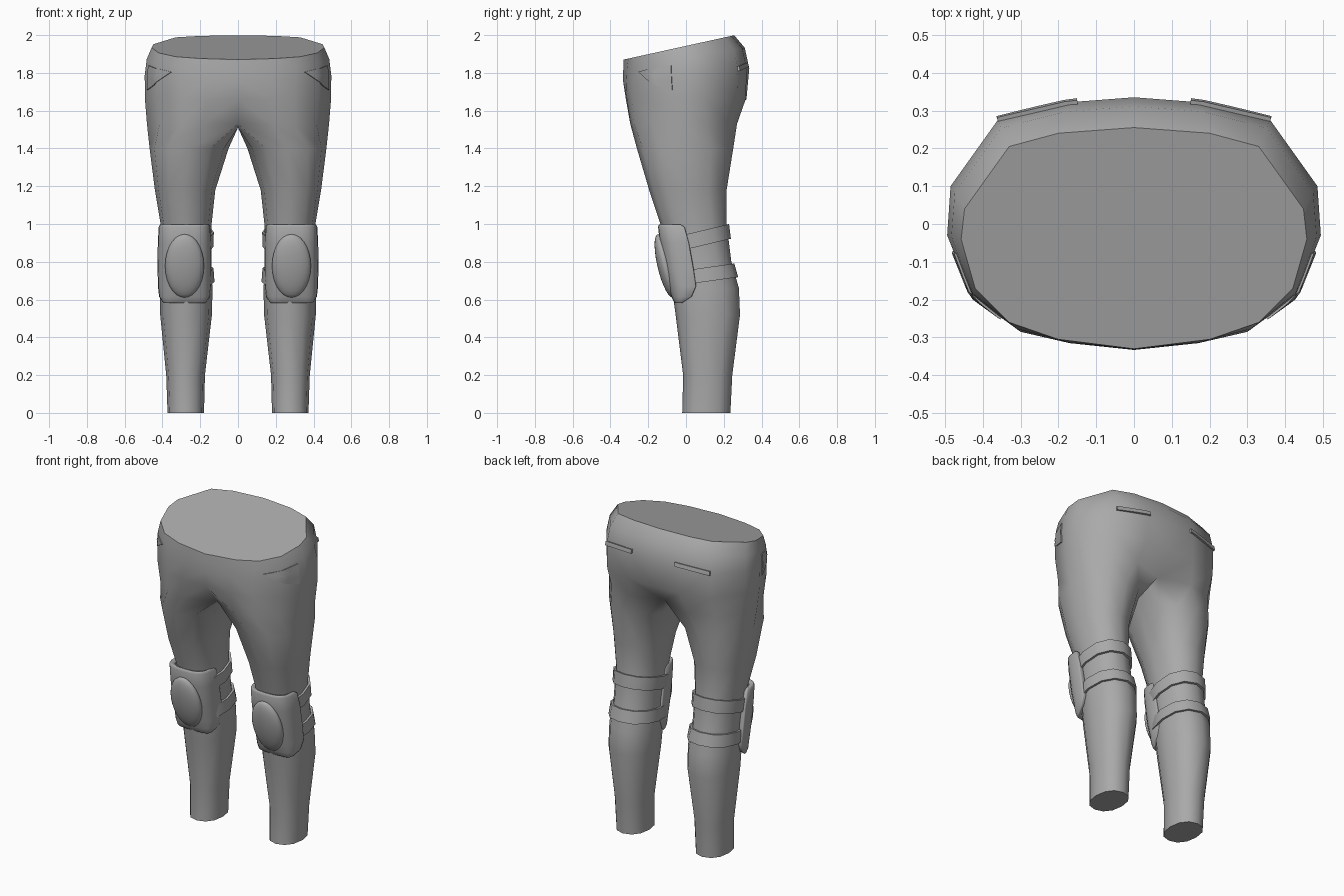
import bpy, bmesh, math
from mathutils import Vector

if "Cube" in bpy.data.objects:
    bpy.data.objects.remove(bpy.data.objects["Cube"])

grey = bpy.data.materials.new("grey_fabric")
grey.use_nodes = True
grey.diffuse_color = (0.4, 0.4, 0.4, 1)
grey.node_tree.nodes["Principled BSDF"].inputs["Base Color"].default_value = (0.4, 0.4, 0.4, 1)


def make_object(name, bm):
    mesh = bpy.data.meshes.new(name)
    bm.to_mesh(mesh)
    bm.free()
    obj = bpy.data.objects.new(name, mesh)
    bpy.context.collection.objects.link(obj)
    mesh.materials.append(grey)
    return obj


def finish(obj, angle=45):
    """Mirror to the other side, apply modifiers and shade."""
    mirror = obj.modifiers.new("mirror", 'MIRROR')
    mirror.merge_threshold = 0.0005
    bpy.ops.object.select_all(action='DESELECT')
    obj.select_set(True)
    bpy.context.view_layer.objects.active = obj
    bpy.ops.object.convert(target='MESH')
    bpy.ops.object.shade_smooth_by_angle(angle=math.radians(angle))


def add_rows(bm, rows, closed):
    """Skin neighbouring rows of vertices with quads."""
    for a, b in zip(rows, rows[1:]):
        n = len(a)
        for j in range(n if closed else n - 1):
            k = (j + 1) % n
            bm.faces.new((a[j], b[j], b[k], a[k]))


def power(v, e):
    return math.copysign(abs(v) ** e, v)


# Leg sections: height, inner x, outer x, front y, back y
LEG = [(1.40, .05, .468, -.26, .25), (1.18, .12, .44, -.195, .215),
       (1.0, .14, .41, -.135, .215), (.8, .145, .405, -.09, .24),
       (.66, .135, .412, -.075, .28), (.52, .138, .412, -.055, .286),
       (.2, .175, .38, -.015, .245), (0, .18, .373, -.02, .235)]


def leg_ring(section, grow=0.0):
    z, x0, x1, y0, y1 = section
    ring = []
    for i in range(12):
        a = math.radians(30 * (i - 4))
        ring.append(Vector(((x0 + x1) / 2 + ((x1 - x0) / 2 + grow) * power(math.cos(a), .9),
                            (y0 + y1) / 2 + ((y1 - y0) / 2 + grow) * power(math.sin(a), .9), z)))
    return ring


def leg_at(z):
    for a, b in zip(LEG, LEG[1:]):
        if a[0] >= z >= b[0]:
            t = (a[0] - z) / (a[0] - b[0])
            return [p + (q - p) * t for p, q in zip(a, b)]


# Trousers: half outlines run from front centre round the side to back centre
WAIST = [(0, -.33), (.2, -.305), (.33, -.26), (.42, -.17), (.457, -.04),
         (.448, .04), (.33, .205), (.2, .24), (0, .255)]
HIP = [(0, -.333), (.17, -.315), (.30, -.285), (.43, -.19), (.494, -.03),
       (.485, .10), (.36, .275), (.17, .322), (0, .335)]
CROTCH = [(0, -.21), (.18, -.295), (.30, -.275), (.415, -.18), (.482, -.02),
          (.46, .11), (.36, .225), (.2, .27), (0, .21)]


def half_ring(bm, a, b, t, z, slope):
    pts = [Vector((*p, 0)).lerp(Vector((*q, 0)), t) for p, q in zip(a, b)]
    return [bm.verts.new((p.x, p.y, z + slope * p.y)) for p in pts]


bm = bmesh.new()
torso = [half_ring(bm, *args) for args in (
    (WAIST, HIP, 0, 1.943, .22), (WAIST, HIP, .7, 1.88, .17),
    (WAIST, HIP, 1, 1.79, .1), (HIP, CROTCH, .12, 1.66, 0),
    (HIP, CROTCH, 1, 1.53, 0))]
add_rows(bm, torso, False)
bm.faces.new(torso[0])
gusset = [bm.verts.new((0, y, 1.51)) for y in (.11, 0, -.11)]
legs = [torso[-1] + gusset] + [[bm.verts.new(p) for p in leg_ring(s)] for s in LEG]
add_rows(bm, legs, True)
bm.faces.new(legs[-1])
bmesh.ops.recalc_face_normals(bm, faces=bm.faces)
trousers = make_object("trousers", bm)
finish(trousers, 50)

# Knee straps: tilted bands that follow the leg
for name, low, high, slope in (("upper_knee_strap", .865, .945, .24),
                               ("lower_knee_strap", .68, .755, .14)):
    bm = bmesh.new()
    rows = []
    for base, grow in ((high, 0), (high, .013), (low, .013), (low, 0)):
        row = []
        for i in range(12):
            z = base
            for _ in range(3):
                p = leg_ring(leg_at(z), grow)[i]
                z = base + slope * p.y
            row.append(bm.verts.new((p.x, p.y, z)))
        rows.append(row)
    add_rows(bm, rows + rows[:1], True)
    bmesh.ops.recalc_face_normals(bm, faces=bm.faces)
    finish(make_object(name, bm))

# Knee pad shell: height, half width, front y, rim y
PAD = [(1.0, .128, -.142, -.03), (.985, .137, -.148, -.008), (.9, .142, -.138, .015),
       (.76, .143, -.115, .04), (.67, .141, -.093, .053), (.615, .135, -.077, .03),
       (.58, .112, -.06, -.02)]
bm = bmesh.new()
rows = []
for z, w, front, rim in PAD:
    row = []
    for j in range(13):
        a = math.radians(-90 + 15 * j)
        row.append(bm.verts.new((.283 + w * power(math.sin(a), .7),
                                 rim + (front - rim) * power(max(math.cos(a), 0), .6), z)))
    rows.append(row)
add_rows(bm, rows, False)
pad = make_object("knee_pad", bm)
shell = pad.modifiers.new("shell", 'SOLIDIFY')
shell.thickness = .03
shell.offset = -1
bevel = pad.modifiers.new("soft_rim", 'BEVEL')
bevel.width = .008
bevel.segments = 2
bevel.limit_method = 'ANGLE'
bevel.angle_limit = math.radians(60)
finish(pad, 60)

# Oval cushion on each pad
bm = bmesh.new()
bmesh.ops.create_uvsphere(bm, u_segments=24, v_segments=14, radius=1)
for v in bm.verts:
    x, y, z = v.co
    v.co = (.283 + .103 * x, -.109 + .043 * y - .038 * z, .778 + .168 * z)
finish(make_object("knee_cushion", bm), 60)


# Pocket patches laid on the trousers
def patch(name, corners, lift, thickness):
    bm = bmesh.new()
    bm.faces.new([bm.verts.new(c) for c in corners])
    bmesh.ops.subdivide_edges(bm, edges=bm.edges, cuts=5, use_grid_fill=True)
    obj = make_object(name, bm)
    wrap = obj.modifiers.new("wrap", 'SHRINKWRAP')
    wrap.target = trousers
    wrap.wrap_mode = 'ABOVE_SURFACE'
    wrap.offset = lift
    solid = obj.modifiers.new("solid", 'SOLIDIFY')
    solid.thickness = thickness
    solid.offset = 0
    finish(obj, 40)


patch("front_pocket", [(.355, -.255, 1.805), (.445, -.16, 1.735),
                       (.485, -.075, 1.71), (.478, -.08, 1.84)], .002, .008)
patch("back_pocket_welt", [(.15, .33, 1.832), (.36, .275, 1.81),
                           (.36, .275, 1.835), (.15, .33, 1.857)], .003, .016)
